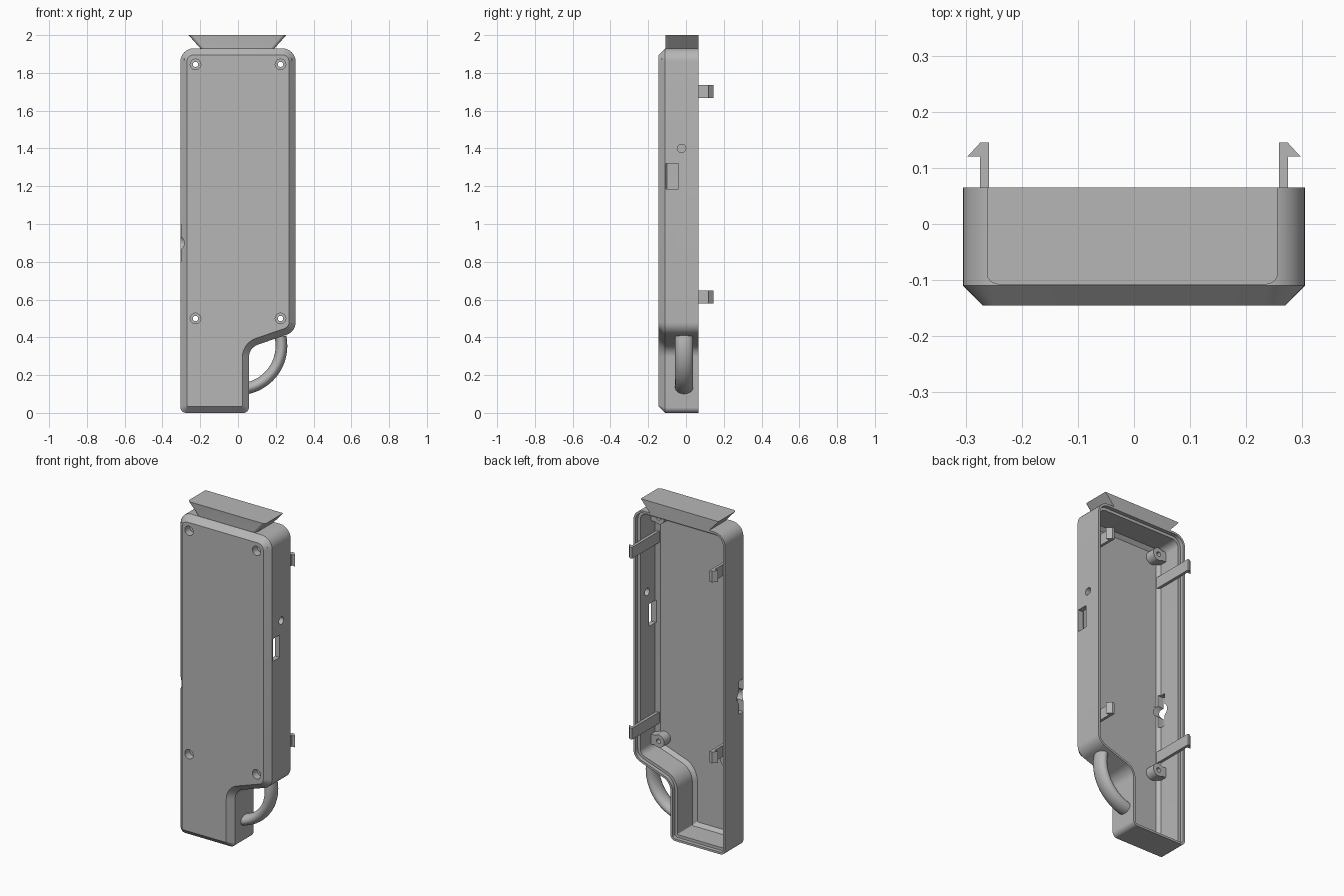
import bpy, bmesh, math
from mathutils import Vector, Matrix

cube = bpy.data.objects.get("Cube")
if cube:
    bpy.data.objects.remove(cube)

GREY = (0.47, 0.47, 0.47, 1)
mat = bpy.data.materials.new("plain grey")
mat.use_nodes = True
mat.diffuse_color = GREY
mat.node_tree.nodes["Principled BSDF"].inputs["Base Color"].default_value = GREY


def finish(bm, name):
    bmesh.ops.recalc_face_normals(bm, faces=bm.faces)
    mesh = bpy.data.meshes.new(name)
    bm.to_mesh(mesh)
    bm.free()
    mesh.materials.append(mat)
    obj = bpy.data.objects.new(name, mesh)
    bpy.context.collection.objects.link(obj)
    return obj


def loft(name, rings, closed_ends=True):
    """Bridge a list of equal-length point loops."""
    bm = bmesh.new()
    loops = [[bm.verts.new(p) for p in ring] for ring in rings]
    for a, b in zip(loops, loops[1:]):
        for i in range(len(a)):
            j = (i + 1) % len(a)
            bm.faces.new((a[i], a[j], b[j], b[i]))
    if closed_ends:
        bm.faces.new(loops[0])
        bm.faces.new(loops[-1])
    return finish(bm, name)


def box(name, lo, hi):
    return loft(name, [[(x, lo[1], lo[2]), (x, hi[1], lo[2]), (x, hi[1], hi[2]), (x, lo[1], hi[2])]
                       for x in (lo[0], hi[0])])


def rod(name, start, end, r, segments=32):
    """Cylinder between two points."""
    start, end = Vector(start), Vector(end)
    d = end - start
    bm = bmesh.new()
    turn = d.to_track_quat('Z', 'Y').to_matrix().to_4x4()
    bmesh.ops.create_cone(bm, cap_ends=True, segments=segments, radius1=r, radius2=r, depth=d.length,
                          matrix=Matrix.Translation((start + end) / 2) @ turn)
    return finish(bm, name)


def apply_bool(target, tool, operation):
    mod = target.modifiers.new("bool", 'BOOLEAN')
    mod.operation, mod.object, mod.solver = operation, tool, 'EXACT'
    bpy.context.view_layer.objects.active = target
    bpy.ops.object.modifier_apply(modifier=mod.name)
    bpy.data.objects.remove(tool)


# Case outline: corner x, z and fillet radius, counter-clockwise
CORNERS = [(-0.305, 0, 0.03), (0.058, 0, 0.03), (0.058, 0.345, 0.07),
           (0.305, 0.43, 0.07), (0.305, 1.93, 0.07), (-0.305, 1.93, 0.07)]


def outline(y, inset, steps=8):
    pts = [Vector(c[:2]) for c in CORNERS]
    ring = []
    for i, p in enumerate(pts):
        a = (pts[i - 1] - p).normalized()
        b = (pts[(i + 1) % len(pts)] - p).normalized()
        n1, n2 = Vector((a.y, -a.x)), Vector((-b.y, b.x))
        convex = n1.dot(b) > 0
        q = p + (n1 + n2) * inset / (1 + n1.dot(n2))
        r = max(CORNERS[i][2] + (-inset if convex else inset), 0.006)
        half = a.angle(b) / 2
        centre = q + (a + b).normalized() * r / math.sin(half)
        v0 = q + a * r / math.tan(half) - centre
        v1 = q + b * r / math.tan(half) - centre
        start = math.atan2(v0.y, v0.x)
        sweep = (math.atan2(v1.y, v1.x) - start + math.pi) % math.tau - math.pi
        for k in range(steps + 1):
            t = start + sweep * k / steps
            ring.append((centre.x + r * math.cos(t), y, centre.y + r * math.sin(t)))
    return ring


# Hollow case: chamfered front, stepped open rim, chamfered inner floor
SECTION = [(-0.145, 0.035), (-0.11, 0), (0.065, 0), (0.065, 0.013), (0.042, 0.013),
           (0.042, 0.03), (-0.1, 0.03), (-0.12, 0.05)]
case = loft("case", [outline(y, d) for y, d in SECTION])

# Screw bosses tied to the side walls, with counterbored holes
for side in (-1, 1):
    for z in (0.5, 1.845):
        x = side * 0.225
        boss = rod("screw_boss", (x, -0.13, z), (x, -0.06, z), 0.038)
        x0, x1 = sorted((x, side * 0.285))
        web = box("web", (x0, -0.13, z - 0.03), (x1, -0.06, z + 0.03))
        apply_bool(boss, web, 'UNION')
        for part in (case, boss):
            apply_bool(part, rod("bore", (x, -0.2, z), (x, -0.1, z), 0.028), 'DIFFERENCE')
            apply_bool(part, rod("hole", (x, -0.2, z), (x, 0, z), 0.014), 'DIFFERENCE')

# Side wall openings
for tool in (box("port", (0.24, -0.105, 1.185), (0.35, -0.04, 1.32)),
             rod("button_hole", (0.24, -0.023, 1.4), (0.35, -0.023, 1.4), 0.022),
             box("switch_slot", (-0.35, -0.112, 0.8), (-0.24, -0.07, 1.0)),
             rod("switch_hole", (-0.35, -0.09, 0.9), (-0.24, -0.09, 0.9), 0.04)):
    apply_bool(case, tool, 'DIFFERENCE')

# Snap clips along both long walls
HOOK = [(0.258, -0.122), (0.276, -0.122), (0.274, 0.12), (0.297, 0.12), (0.274, 0.145), (0.258, 0.145)]
for side, label in ((1, "left"), (-1, "right")):
    for z in (0.613, 1.702):
        loft(label + "_clip", [[(side * x, y, z + h) for x, y in HOOK] for h in (-0.034, 0.034)])

# Flared top rail with rounded front corners
RAIL = [(-0.195, 1.925), (0.189, 1.925), (0.256, 2.0), (-0.262, 2.0)]
rail = loft("top_rail", [[(x, y, z) for x, z in RAIL] for y in (-0.108, 0.065)])
bm = bmesh.new()
bm.from_mesh(rail.data)
front_slants = [e for e in bm.edges if all(v.co.y < 0 for v in e.verts)
                and abs(e.verts[0].co.z - e.verts[1].co.z) > 0.01]
bmesh.ops.bevel(bm, geom=front_slants, offset=0.018, segments=5, profile=0.5, affect='EDGES')
bm.to_mesh(rail.data)
bm.free()

# Curved loop with an oval cross-section in the stepped corner
rings = []
for k in range(25):
    t = math.radians(-80 + 92 * k / 24)
    ring = []
    for s in range(24):
        u = math.tau * s / 24
        r = 0.23 + 0.031 * math.cos(u)
        ring.append((r * math.cos(t), -0.01 + 0.047 * math.sin(u), 0.355 + r * math.sin(t)))
    rings.append(ring)
loft("carry_loop", rings)

# Smooth shading with sharp edges kept
bpy.ops.object.select_all(action='DESELECT')
for obj in bpy.context.scene.objects:
    if obj.type == 'MESH':
        obj.select_set(True)
        bpy.context.view_layer.objects.active = obj
bpy.ops.object.shade_smooth_by_angle(angle=math.radians(30))
